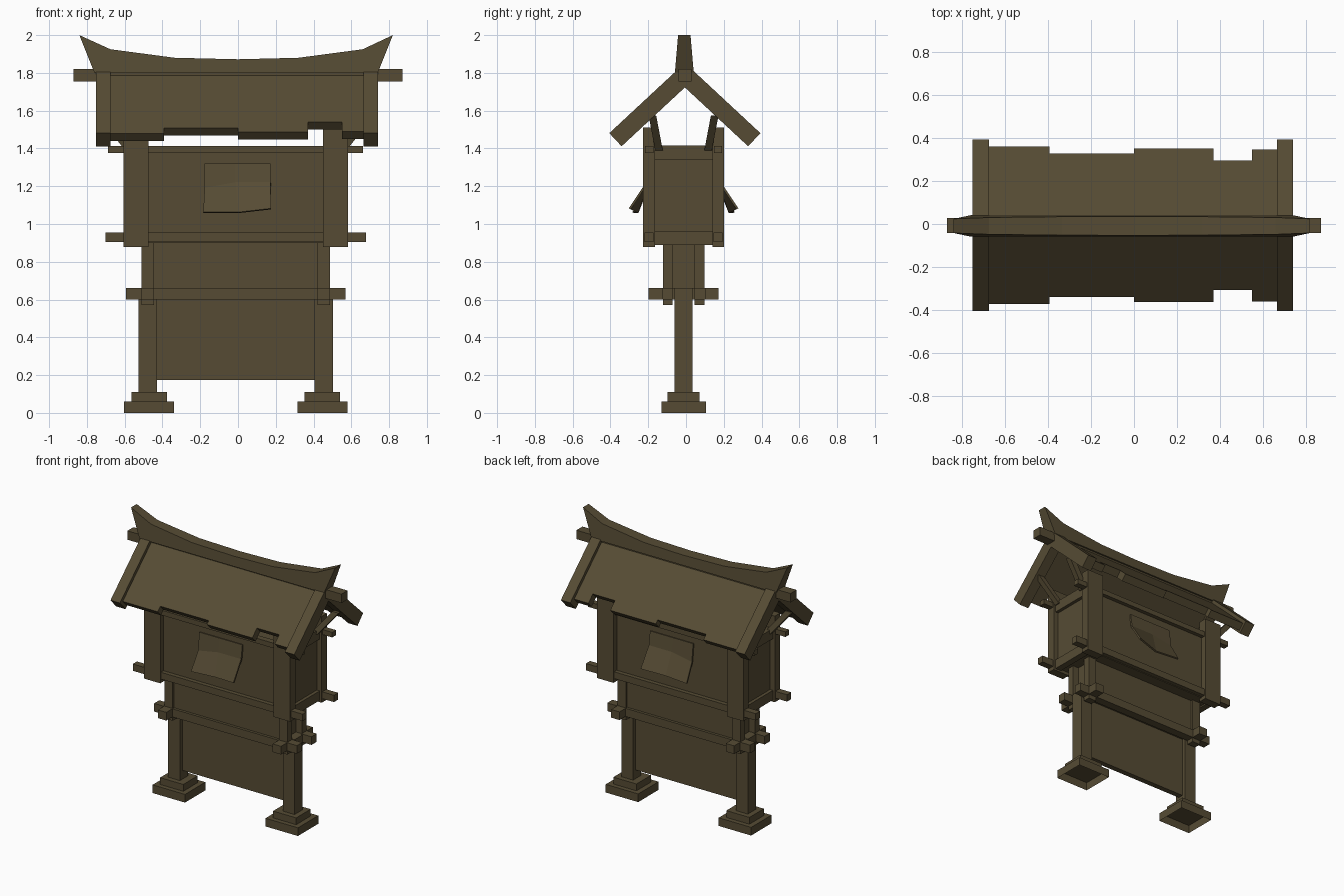
import bpy, bmesh, math
from mathutils import Vector

if "Cube" in bpy.data.objects:
    bpy.data.objects.remove(bpy.data.objects["Cube"])

wood = bpy.data.materials.new("weathered_wood")
wood.diffuse_color = (0.093, 0.071, 0.034, 1)
wood.use_nodes = True
wood.node_tree.nodes["Principled BSDF"].inputs["Base Color"].default_value = wood.diffuse_color
CX, CY = -0.012, -0.013          # centre of the lantern body
SIDES = [(sx, sy) for sx in (-1, 1) for sy in (-1, 1)]


def make(name, verts, faces):
    me = bpy.data.meshes.new(name)
    me.from_pydata(verts, [], faces)
    bm = bmesh.new()
    bm.from_mesh(me)
    bmesh.ops.recalc_face_normals(bm, faces=bm.faces)
    bm.to_mesh(me)
    bm.free()
    me.materials.append(wood)
    ob = bpy.data.objects.new(name, me)
    bpy.context.collection.objects.link(ob)
    return ob


def loft(name, a, b, caps=True, open_first=False):
    """Join two matching outlines into a solid."""
    n = len(a)
    faces = [(i, (i + 1) % n, n + (i + 1) % n, n + i) for i in range(n)]
    faces.append(tuple(range(n, 2 * n)))
    if not open_first:
        faces.append(tuple(range(n)))
    return make(name, list(a) + list(b), faces)


def box(name, x, y, z, open_bottom=False):
    """Box from (centre offset, half size) in x and y and a z range."""
    (ox, hx), (oy, hy) = x, y
    ring = [(CX + ox + s * hx, CY + oy + t * hy)
            for s, t in ((-1, -1), (1, -1), (1, 1), (-1, 1))]
    return loft(name, [(*p, z[0]) for p in ring], [(*p, z[1]) for p in ring],
                open_first=open_bottom)


# stepped feet and lower legs
for s in (-1, 1):
    box("foot_lower_step", (s * 0.459, 0.132), (0, 0.118), (0, 0.06), True)
    box("foot_upper_step", (s * 0.459, 0.094), (0, 0.084), (0.06, 0.11))
    box("leg", (s * 0.466, 0.048), (0, 0.047), (0.11, 0.66))
box("lower_panel", (0, 0.42), (0, 0.02), (0.175, 0.62))

# middle stage: four short posts, panels and crossing beams
for sx, sy in SIDES:
    box("middle_post", (sx * 0.466, 0.033), (sy * 0.084, 0.026), (0.57, 0.9))
box("middle_box", (0, 0.452), (0, 0.095), (0.62, 0.9))
for s in (-1, 1):
    box("middle_long_beam", (0, 0.58), (s * 0.085, 0.03), (0.6, 0.66))
    box("middle_cross_beam", (s * 0.466, 0.034), (0, 0.185), (0.6, 0.66))

# upper box with corner posts and rails
for sx, sy in SIDES:
    box("corner_post", (sx * 0.528, 0.067), (sy * 0.183, 0.031), (0.877, 1.51))
box("upper_box", (0, 0.555), (0, 0.175), (0.9, 1.40))
for s in (-1, 1):
    box("lower_rail", (0, 0.69), (s * 0.182, 0.024), (0.905, 0.955))
    box("upper_rail", (0, 0.675), (s * 0.182, 0.022), (1.375, 1.412))
    box("side_lower_rail", (s * 0.555, 0.024), (0, 0.165), (0.89, 0.96))
    box("side_upper_rail", (s * 0.555, 0.024), (0, 0.165), (1.34, 1.415))

# bent sheet on the front and back of the box
for sy in (-1, 1):
    rows = [[(-0.165, 0.178, 1.32), (0, 0.178, 1.32), (0.185, 0.178, 1.32)],
            [(-0.165, 0.192, 1.19), (0, 0.192, 1.22), (0.185, 0.192, 1.22)],
            [(-0.172, 0.265, 1.06), (0.012, 0.245, 1.06), (0.187, 0.285, 1.08)]]
    pts = [(CX + x, CY + sy * y, z) for r in rows for x, y, z in r]
    sheet = make("bent_sheet", pts, [(r * 3 + c, r * 3 + c + 1, r * 3 + c + 4, r * 3 + c + 3)
                                     for r in (0, 1) for c in (0, 1)])
    solid = sheet.modifiers.new("thickness", "SOLIDIFY")
    solid.thickness = 0.012
    solid.offset = 0

# roof braces leaning outwards from the box to the gable boards
for sx, sy in SIDES:
    def ring(x, y, z):
        return [(CX + sx * (x + a), CY + sy * (y + b), z)
                for a, b in ((-0.025, -0.02), (0.025, -0.02), (0.025, 0.02), (-0.025, 0.02))]
    loft("roof_brace", ring(0.56, 0.13, 1.39), ring(0.71, 0.165, 1.575))


def slope_slab(name, sy, x0, x1, x0e, x1e, reach, top, thick):
    """Sloping slab from the ridge to an eave that is cut square to the slope."""
    k = 0.93
    cut = thick * 0.5
    prof = [(0, top, 0), (reach, top - k * reach, 1),
            (reach - cut, top - k * (reach - cut) - thick, 1), (0, top - thick, 0)]
    y0 = -0.006
    left = [(x0e if e else x0, y0 + sy * y, z) for y, z, e in prof]
    right = [(x1e if e else x1, y0 + sy * y, z) for y, z, e in prof]
    loft(name, left, right)


# roof boards of uneven length and gable boards
boards = [(-0.68, -0.393, 0.366), (-0.393, 0, 0.335), (0, 0.37, 0.357),
          (0.37, 0.55, 0.302), (0.55, 0.67, 0.354)]
for sy in (-1, 1):
    for x0, x1, reach in boards:
        slope_slab("roof_board", sy, x0, x1, x0, x1, reach, 1.82, 0.075)
    for x0, x1 in ((-0.752, -0.676), (0.665, 0.741)):
        slope_slab("gable_board", sy, x0, x1, x0, x1, 0.4, 1.853, 0.13)

# ridge beam
box("ridge_beam", (0.012, 0.87), (0.007, 0.035), (1.755, 1.82))

# curved ridge cap, narrower towards its top
top = [(-0.84, 2.0), (-0.675, 1.925), (-0.335, 1.88), (0, 1.872),
       (0.32, 1.88), (0.66, 1.925), (0.82, 2.0)]
low_x = [-0.76, -0.66, -0.335, 0, 0.32, 0.65, 0.74]
cap, n = [], len(top)
for (x, z), lx in zip(top, low_x):
    y = -0.009
    w = 0.049 - 0.085 * (z - 1.81)
    cap += [(lx, y - 0.05, 1.8), (x, y - w, z), (x, y + w, z), (lx, y + 0.05, 1.8)]
faces = [(i * 4 + j, i * 4 + (j + 1) % 4, i * 4 + 4 + (j + 1) % 4, i * 4 + 4 + j)
         for i in range(n - 1) for j in range(4)]
faces += [(0, 1, 2, 3), tuple(4 * n - 4 + j for j in range(4))]
make("ridge_cap", cap, faces)
